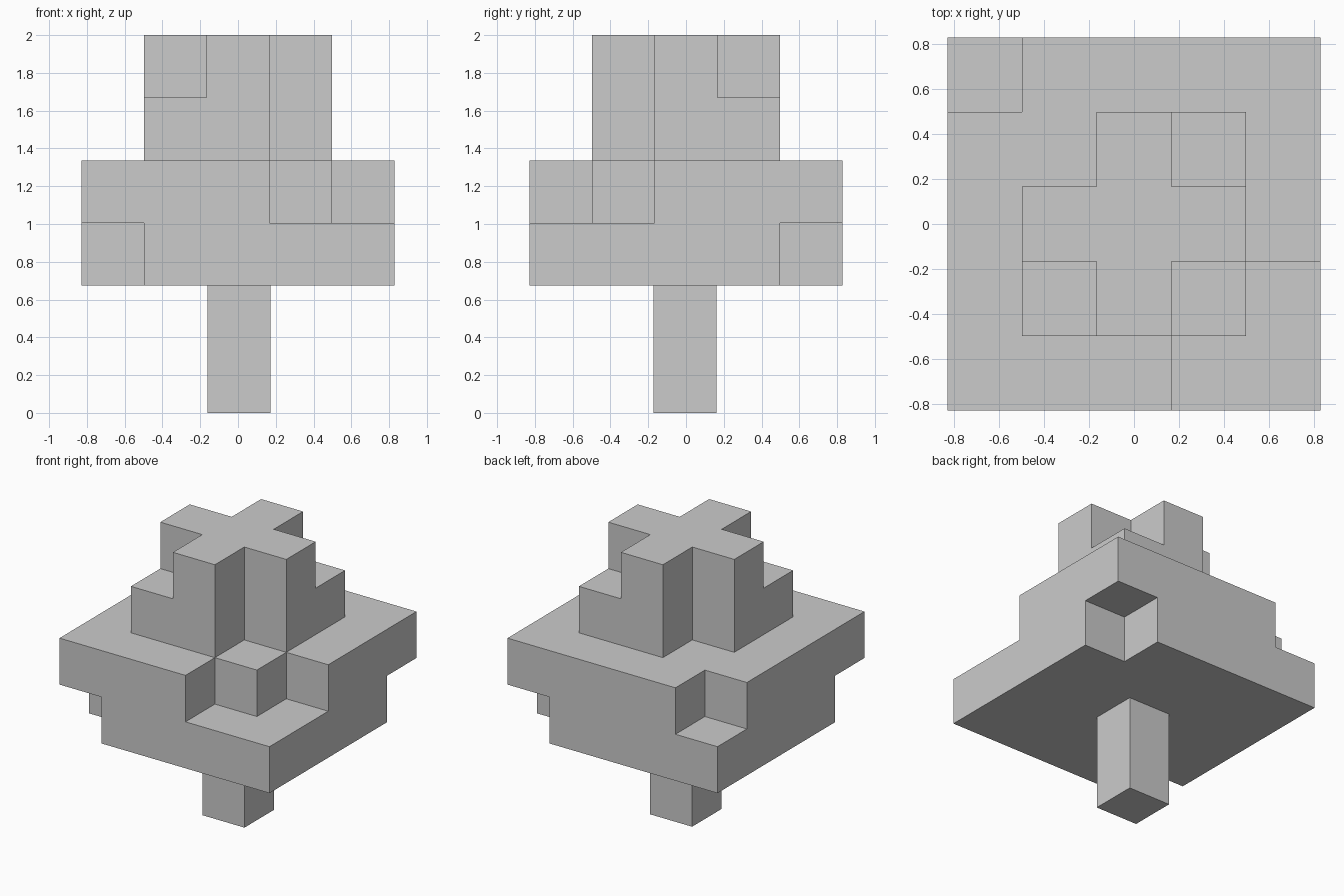
import bpy
import bmesh
from mathutils import Vector

cube = bpy.data.objects.get("Cube")
if cube:
    bpy.data.objects.remove(cube, do_unlink=True)

UNIT = 0.3316             # edge of one block
BASE = 2 - 4 * UNIT       # underside of the canopy

grey = bpy.data.materials.new("plain grey")
grey.use_nodes = True
colour = (0.6, 0.6, 0.6, 1)
grey.diffuse_color = colour
grey.node_tree.nodes["Principled BSDF"].inputs["Base Color"].default_value = colour


def finish(name, bm):
    """Weld the mesh and add it to the scene as a flat shaded object."""
    bmesh.ops.remove_doubles(bm, verts=bm.verts, dist=0.0005)
    bmesh.ops.recalc_face_normals(bm, faces=bm.faces)
    mesh = bpy.data.meshes.new(name)
    bm.to_mesh(mesh)
    bm.free()
    mesh.materials.append(grey)
    obj = bpy.data.objects.new(name, mesh)
    bpy.context.collection.objects.link(obj)
    return obj


def layer(reach, level, missing):
    """Square layer of blocks around the axis, less the missing ones."""
    span = range(-reach, reach + 1)
    return {(x, y, level) for x in span for y in span if (x, y) not in missing}


def block_mesh(blocks):
    """Skin a set of blocks with their exposed faces only."""
    bm = bmesh.new()
    for block in blocks:
        centre = Vector(block)
        for axis in range(3):
            for side in (-1, 1):
                out = Vector((0, 0, 0))
                out[axis] = side
                if tuple(int(v) for v in centre + out) in blocks:
                    continue
                u, v = Vector((0, 0, 0)), Vector((0, 0, 0))
                u[(axis + 1) % 3] = v[(axis + 2) % 3] = 0.5
                mid = centre + out * 0.5
                corners = [mid - u - v, mid + u - v, mid + u + v, mid - u + v]
                if side < 0:
                    corners.reverse()
                bm.faces.new([bm.verts.new(c * UNIT) for c in corners])
    bmesh.ops.translate(bm, verts=bm.verts, vec=(0, 0, BASE + UNIT / 2))
    return bm


# Canopy: two wide layers and two narrow ones, with corner blocks left out
blocks = layer(2, 0, {(-2, -2), (2, 2)})
blocks |= layer(2, 1, {(-2, 2), (2, -2), (1, -2), (2, -1)})
blocks |= layer(1, 2, {(1, -1), (-1, 1)})
blocks |= layer(1, 3, {(1, -1), (-1, 1), (-1, -1), (1, 1)})
finish("canopy", block_mesh(blocks))

# Trunk: a square post, slightly off the axis
bm = bmesh.new()
bmesh.ops.create_cube(bm, size=1)
bmesh.ops.scale(bm, verts=bm.verts, vec=(UNIT, UNIT, BASE))
trunk = finish("trunk", bm)
trunk.location = (0.005, -0.005, BASE / 2)
